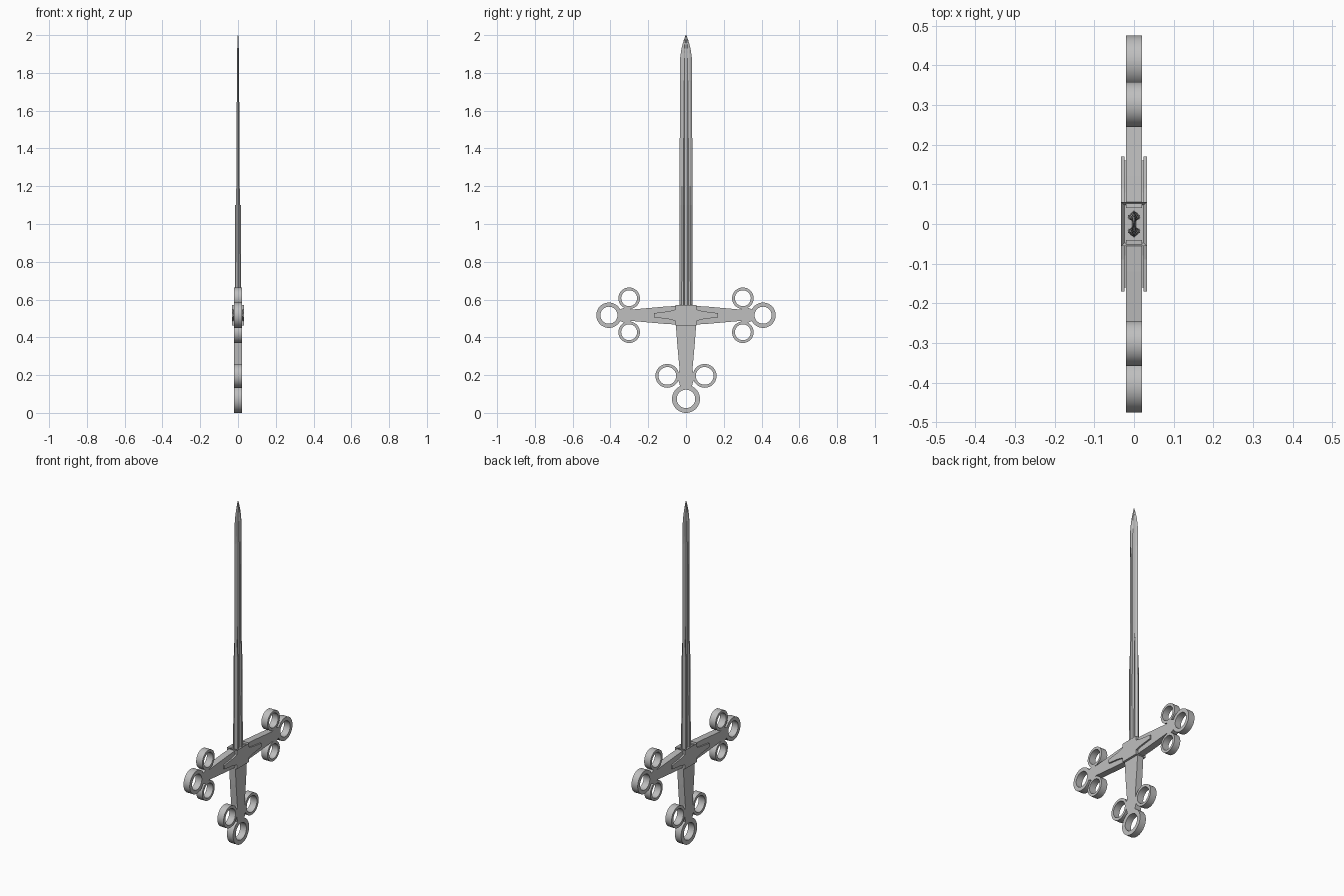
import bpy, bmesh, math
from mathutils import Vector

cube = bpy.data.objects.get("Cube")
if cube:
    bpy.data.objects.remove(cube, do_unlink=True)

steel = bpy.data.materials.new("grey steel")
steel.use_nodes = True
grey = (0.52, 0.52, 0.52, 1)
steel.diffuse_color = grey
steel.node_tree.nodes["Principled BSDF"].inputs["Base Color"].default_value = grey

GUARD_Z = 0.517
THICK = 0.02


def finish(name, bm, smooth=False):
    bmesh.ops.recalc_face_normals(bm, faces=bm.faces)
    mesh = bpy.data.meshes.new(name)
    bm.to_mesh(mesh)
    bm.free()
    mesh.materials.append(steel)
    obj = bpy.data.objects.new(name, mesh)
    bpy.context.collection.objects.link(obj)
    if smooth:
        bpy.ops.object.select_all(action='DESELECT')
        obj.select_set(True)
        bpy.context.view_layer.objects.active = obj
        bpy.ops.object.shade_smooth_by_angle(angle=math.radians(35))
    return obj


def loft(name, rings, smooth=False):
    """Skin a list of closed point loops and cap both ends."""
    bm = bmesh.new()
    loops = [[bm.verts.new(p) for p in ring] for ring in rings]
    n = len(loops[0])
    for a, b in zip(loops, loops[1:]):
        for i in range(n):
            j = (i + 1) % n
            bm.faces.new((a[i], a[j], b[j], b[i]))
    bm.faces.new(loops[0])
    bm.faces.new(loops[-1])
    return finish(name, bm, smooth)


def plate(name, outline, x0, x1):
    """Extrude a (y, z) outline along x."""
    return loft(name, [[(x, y, z) for y, z in outline] for x in (x0, x1)])


def ring(name, y, z, outer, inner, steps=40):
    bm = bmesh.new()
    section = [(-THICK, outer), (THICK, outer), (THICK, inner), (-THICK, inner)]
    loops = []
    for k in range(steps):
        a = 2 * math.pi * k / steps
        loops.append([bm.verts.new((x, y + r * math.cos(a), z + r * math.sin(a)))
                      for x, r in section])
    for k in range(steps):
        a, b = loops[k], loops[(k + 1) % steps]
        for i in range(4):
            j = (i + 1) % 4
            bm.faces.new((a[i], a[j], b[j], b[i]))
    return finish(name, bm, True)


# Blade: bevelled edges with a central fuller, thinning to the point
quarter = [(0.0, 1.0), (1.0, 0.62), (0.95, 0.36), (0.45, 0.24)]


def blade_section(z, width, thick):
    right = [(x * thick, y * width) for x, y in quarter]
    half = right + [(x, -y) for x, y in reversed(right)]
    loop = half + [(-x, y) for x, y in reversed(half[1:-1])]
    return [(x, y, z) for x, y in loop]


loft("blade", [blade_section(*s) for s in (
    (0.55, 0.035, 0.014), (1.1, 0.034, 0.011), (1.2, 0.034, 0.009),
    (1.76, 0.032, 0.006), (1.88, 0.031, 0.005), (1.93, 0.024, 0.004),
    (1.97, 0.013, 0.003), (1.99, 0.006, 0.002), (2.0, 0.001, 0.001))])

# Blade collar ridges on the lower blade
for sx in (-1, 1):
    for sy in (-1, 1):
        plate("blade_ridge", [(sy * 0.017, 0.56), (sy * 0.023, 0.56),
                              (sy * 0.021, 1.1), (sy * 0.018, 1.1)],
              sx * 0.008, sx * 0.015 if sx else 0)

# Centre block with a recessed socket around the blade
bm = bmesh.new()
bmesh.ops.create_cube(bm, size=1)
for v in bm.verts:
    v.co = Vector((v.co.x * 0.066, v.co.y * 0.112, v.co.z * 0.11 + GUARD_Z))
top = max(bm.faces, key=lambda f: f.calc_center_median().z)
bmesh.ops.inset_region(bm, faces=[top], thickness=0.012)
bmesh.ops.translate(bm, verts=top.verts, vec=(0, 0, -0.012))
finish("guard_block", bm)

# Cross guard arms, raised wings and their rings
arm = [(0.04, 0.05), (0.12, 0.045), (0.29, 0.030), (0.32, 0.043), (0.355, 0.028)]
wing = [(0.05, 0.032), (0.09, 0.021), (0.17, 0.011)]
for side, label in ((1, "back"), (-1, "front")):
    def mirrored(pts):
        both = pts + [(y, -z) for y, z in reversed(pts)]
        return [(side * y, GUARD_Z + z) for y, z in both]

    plate(label + "_guard_arm", mirrored(arm), -THICK, THICK)
    for sx in (-1, 1):
        plate(label + "_guard_wing", mirrored(wing), sx * 0.024, sx * 0.033)
        core = [(y - 0.01, z - 0.004) for y, z in wing]
        plate(label + "_wing_core", mirrored(core), sx * 0.015, sx * 0.026)
    ring(label + "_guard_end_ring", side * 0.408, GUARD_Z, 0.067, 0.045)
    for dz in (-0.09, 0.09):
        ring(label + "_guard_side_ring", side * 0.301, GUARD_Z + dz, 0.057, 0.042)

# Grip tapering down to the pommel rings
grip = [(0.054, 0.47), (0.046, 0.36), (0.034, 0.23), (0.045, 0.19), (0.03, 0.137)]
plate("grip", grip + [(-y, z) for y, z in reversed(grip)], -THICK, THICK)
ring("pommel_end_ring", 0, 0.074, 0.074, 0.049)
for side in (-1, 1):
    ring("pommel_side_ring", side * 0.099, 0.196, 0.063, 0.047)
